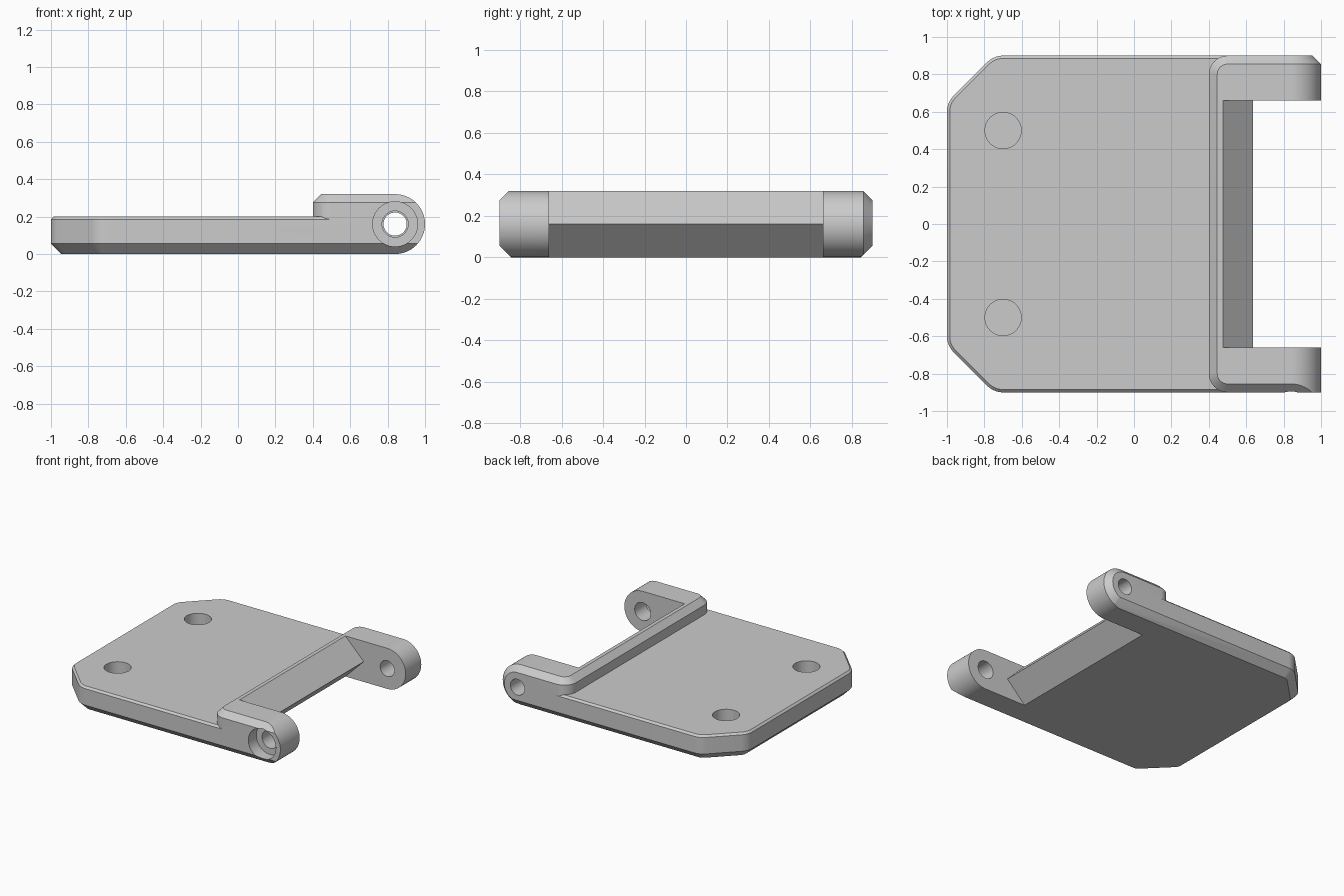
import bpy, bmesh, math
from mathutils import Vector

if "Cube" in bpy.data.objects:
    bpy.data.objects.remove(bpy.data.objects["Cube"])

grey = bpy.data.materials.new("light grey plastic")
grey.use_nodes = True
colour = (0.6, 0.6, 0.6, 1)
grey.diffuse_color = colour
grey.node_tree.nodes["Principled BSDF"].inputs["Base Color"].default_value = colour

PIN_X, PIN_Z, BARREL_R = 0.84, 0.16, 0.16
HALF_Y, FAR_X = 0.9, 1.2


def loft(name, rings):
    """Solid through rings of 3D points, capped at both ends."""
    bm = bmesh.new()
    loops = [[bm.verts.new(p) for p in ring] for ring in rings]
    for a, b in zip(loops, loops[1:]):
        for i in range(len(a)):
            j = (i + 1) % len(a)
            bm.faces.new((a[i], a[j], b[j], b[i]))
    bm.faces.new(loops[0])
    bm.faces.new(loops[-1])
    bmesh.ops.recalc_face_normals(bm, faces=bm.faces)
    mesh = bpy.data.meshes.new(name)
    bm.to_mesh(mesh)
    bm.free()
    mesh.materials.append(grey)
    obj = bpy.data.objects.new(name, mesh)
    bpy.context.collection.objects.link(obj)
    return obj


def fillet(before, corner, after, r, steps=8):
    """Arc points rounding one corner."""
    p = Vector(corner)
    d1, d2 = (Vector(before) - p).normalized(), (Vector(after) - p).normalized()
    half = d1.angle(d2) / 2
    centre = p + (d1 + d2).normalized() * r / math.sin(half)
    t = r / math.tan(half)
    a, b = p + d1 * t - centre, p + d2 * t - centre
    return [centre + a.lerp(b, k / steps).normalized() * r for k in range(steps + 1)]


def rounded(corners, r):
    """Open run of corners; the two end points stay sharp."""
    pts = [Vector(corners[0])]
    for trio in zip(corners, corners[1:], corners[2:]):
        pts += fillet(*trio, r)
    return pts + [Vector(corners[-1])]


def plate_outline(inset):
    y = HALF_Y - inset
    slant = inset * (math.sqrt(2) - 1)
    upper = [(FAR_X, y), (-0.75 + slant, y), (-1 + inset, 0.65 - slant)]
    lower = [(px, -py) for px, py in reversed(upper)]
    return rounded(upper + lower, 0.12 - inset)


def rim_outline(inset):
    x, y = 0.4 + inset, HALF_Y - inset
    return rounded([(FAR_X, y), (x, y), (x, -y), (FAR_X, -y)], 0.1 - inset)


def stack(name, outline, levels):
    return loft(name, [[(p.x, p.y, z) for p in outline(i)] for z, i in levels])


def side_prism(name, profile, y0, y1):
    return loft(name, [[(x, y, z) for x, z in profile] for y in (y0, y1)])


def cylinder(name, centre, r, depth, axis, sides=48):
    """Cylinder starting at centre and running along +axis."""
    rings = []
    for d in (0, depth):
        ring = []
        for k in range(sides):
            u = r * math.cos(math.tau * k / sides)
            v = r * math.sin(math.tau * k / sides)
            off = (u, d, v) if axis == "y" else (u, v, d)
            ring.append(Vector(centre) + Vector(off))
        rings.append(ring)
    return loft(name, rings)


def combine(target, other, operation):
    mod = target.modifiers.new(operation.lower(), "BOOLEAN")
    mod.operation, mod.object, mod.solver = operation, other, "EXACT"
    bpy.context.view_layer.objects.active = target
    bpy.ops.object.modifier_apply(modifier=mod.name)
    bpy.data.objects.remove(other)


# Flat plate with chamfered edges, plus the raised rim and arms
plate = stack("hinge_plate", plate_outline,
              [(0, 0.055), (0.055, 0), (0.185, 0), (0.2, 0.015)])
rim = stack("raised_rim", rim_outline, [(0.1, 0), (0.275, 0), (0.32, 0.045)])
combine(plate, rim, "UNION")


# Round the arm ends into barrels; the back one has a chamfered end
def barrel_ring(y, inset):
    r = BARREL_R - inset
    arc = [math.pi * (k / 32 - 0.5) for k in range(33)]
    pts = [(PIN_X + r * math.cos(a), PIN_Z + r * math.sin(a)) for a in arc]
    pts += [(PIN_X, 0.5), (-FAR_X, 0.5), (-FAR_X, -0.2), (PIN_X, -0.2)]
    return [(x, y, z) for x, z in pts]


envelope = loft("barrel_envelope", [barrel_ring(-1, 0), barrel_ring(0.855, 0),
                                    barrel_ring(0.95, 0.095)])
combine(plate, envelope, "INTERSECT")

# Gap between the arms, leaving a pointed edge on the rim
gap = [(0.455, 0.34), (0.635, 0.16), (0.455, -0.02), (1.3, -0.02), (1.3, 0.34)]
combine(plate, side_prism("arm_gap", gap, -0.66, 0.66), "DIFFERENCE")

# Pin holes through the arms and the screw head recess at the front
for name, y, r, depth in (("front_pin_hole", -1, 0.07, 0.5),
                          ("back_pin_hole", 0.5, 0.062, 0.5),
                          ("screw_recess", -1, 0.12, 0.2)):
    combine(plate, cylinder(name, (PIN_X, y, PIN_Z), r, depth, "y"), "DIFFERENCE")

# Blind round pockets in the plate
for side in (-1, 1):
    pocket = cylinder("pocket", (-0.7, 0.5 * side, 0.06), 0.097, 0.3, "z")
    combine(plate, pocket, "DIFFERENCE")

bpy.ops.object.select_all(action="DESELECT")
plate.select_set(True)
bpy.context.view_layer.objects.active = plate
bpy.ops.object.shade_smooth_by_angle(angle=math.radians(25))
